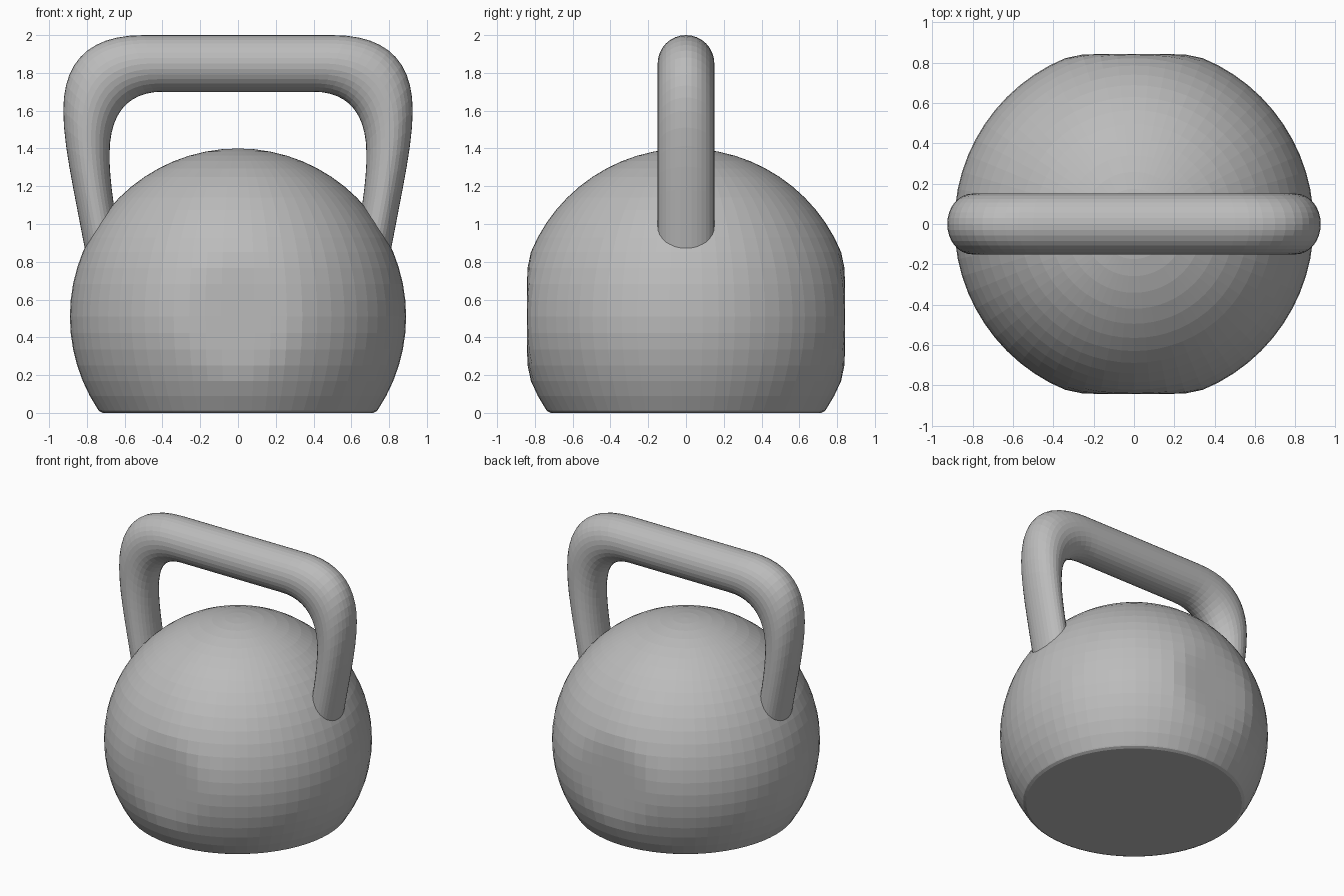
import bpy, bmesh, math
from mathutils import Vector
from mathutils.geometry import interpolate_bezier

cube = bpy.data.objects.get("Cube")
if cube:
    bpy.data.objects.remove(cube)

iron = bpy.data.materials.new("grey iron")
iron.use_nodes = True
iron.diffuse_color = (0.5, 0.5, 0.5, 1)
iron.node_tree.nodes["Principled BSDF"].inputs["Base Color"].default_value = iron.diffuse_color


def finish(bm, name):
    bmesh.ops.recalc_face_normals(bm, faces=bm.faces)
    mesh = bpy.data.meshes.new(name)
    bm.to_mesh(mesh)
    bm.free()
    mesh.materials.append(iron)
    obj = bpy.data.objects.new(name, mesh)
    bpy.context.collection.objects.link(obj)
    return obj


# Ball body: softly flattened front and back, cut flat underneath
RADIUS, CENTRE, FLAT, BLEND = 0.89, 0.51, 0.842, 0.03
bm = bmesh.new()
bmesh.ops.create_uvsphere(bm, u_segments=64, v_segments=32, radius=RADIUS)
for v in bm.verts:
    depth = abs(v.co.y)
    if depth > FLAT - BLEND:
        t = min((depth - FLAT + BLEND) / (2 * BLEND), 1)
        v.co.y = math.copysign(FLAT - BLEND * (1 - t) ** 2, v.co.y)
    v.co.z += CENTRE
cut = bmesh.ops.bisect_plane(bm, geom=bm.verts[:] + bm.edges[:] + bm.faces[:],
                             plane_co=(0, 0, 0), plane_no=(0, 0, 1), clear_inner=True)
rim = [e for e in cut["geom_cut"] if isinstance(e, bmesh.types.BMEdge)]
bmesh.ops.holes_fill(bm, edges=rim)
# Small bevel round the base
bmesh.ops.bevel(bm, geom=rim, offset=0.012, segments=1, affect='EDGES')
finish(bm, "ball_body")


# Handle: oval sections lofted between an outer and an inner outline
def outline(*curves):
    points = []
    for curve, count in zip(curves, (12, 8)):
        a, b, c, d = (Vector((x, 0, z)) for x, z in curve)
        part = interpolate_bezier(a, b, c, d, count)
        points += part[1:] if points else part
    return points


outer = outline(((0.50, 2.0), (0.78, 2.0), (0.925, 1.87), (0.925, 1.6)),
                ((0.925, 1.6), (0.925, 1.4), (0.86, 1.15), (0.78, 0.7)))
inner = outline(((0.40, 1.7), (0.57, 1.7), (0.68, 1.6), (0.68, 1.37)),
                ((0.68, 1.37), (0.68, 1.25), (0.665, 1.1), (0.60, 0.8)))
half = list(zip(outer, inner))
flip = Vector((-1, 1, 1))
stations = [(o * flip, i * flip) for o, i in reversed(half)] + half

SIDES, HALF_WIDTH = 32, 0.15
bm = bmesh.new()
rings = []
for o, i in stations:
    middle, reach = (o + i) / 2, (o - i) / 2
    angles = [math.tau * k / SIDES for k in range(SIDES)]
    rings.append([bm.verts.new(middle + reach * math.cos(a)
                               + Vector((0, HALF_WIDTH * math.sin(a), 0))) for a in angles])
for r, s in zip(rings, rings[1:]):
    for k in range(SIDES):
        n = (k + 1) % SIDES
        bm.faces.new((r[k], r[n], s[n], s[k]))
bm.faces.new(rings[0])
bm.faces.new(rings[-1])
finish(bm, "handle")
